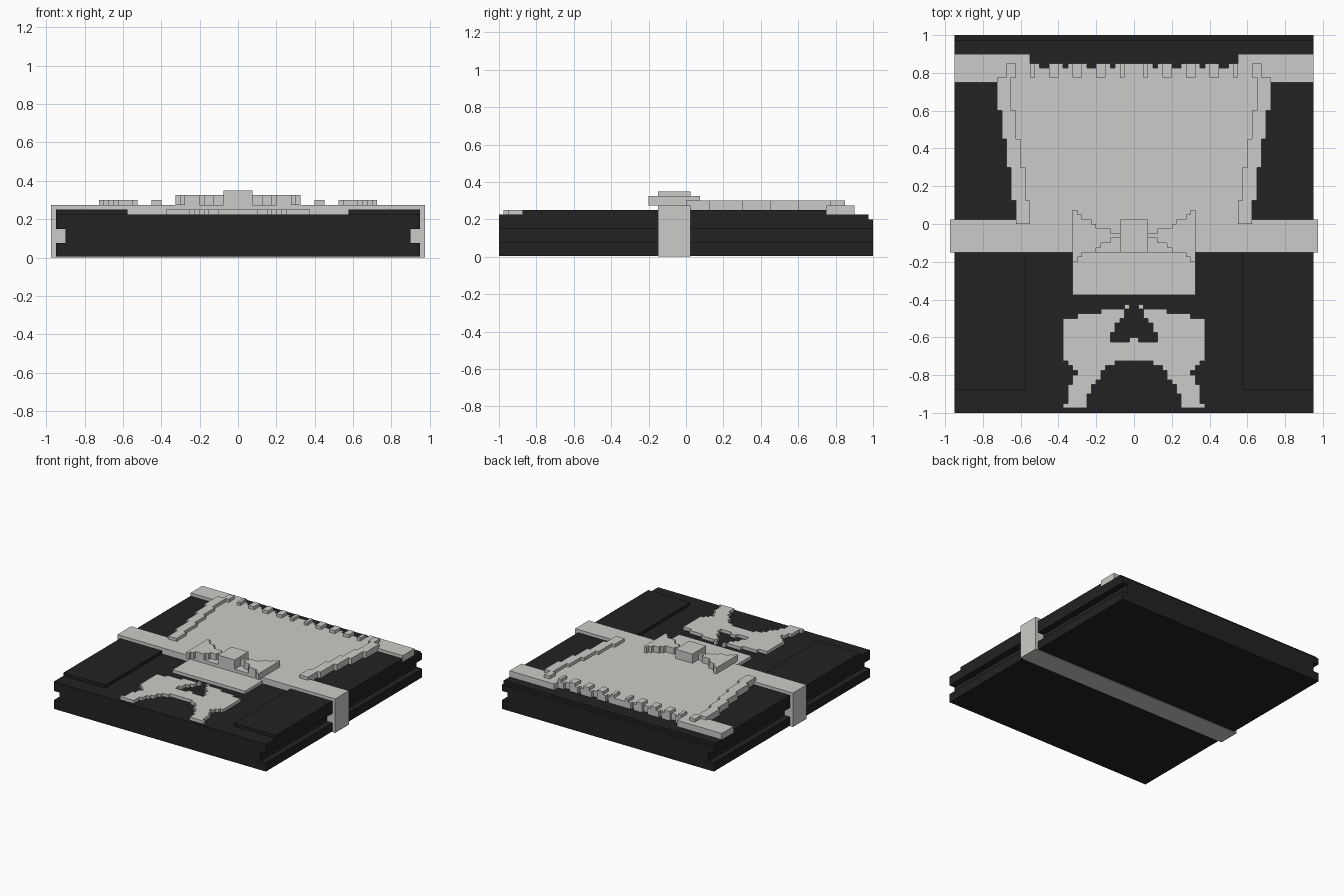
import bpy, bmesh
from mathutils import Vector

GRID = 0.025  # every measure below is in grid cells

if "Cube" in bpy.data.objects:
    bpy.data.objects.remove(bpy.data.objects["Cube"], do_unlink=True)


def flat_material(name, color):
    mat = bpy.data.materials.new(name)
    mat.use_nodes = True
    mat.diffuse_color = color
    bsdf = next(n for n in mat.node_tree.nodes if n.type == 'BSDF_PRINCIPLED')
    bsdf.inputs["Base Color"].default_value = color
    bsdf.inputs["Roughness"].default_value = 0.8
    return mat


black = flat_material("black", (0.016, 0.016, 0.016, 1))
pale_grey = flat_material("pale grey", (0.6, 0.6, 0.58, 1))


def prism(name, corners, offset, mat, mirror=False):
    """Extrude a flat outline along offset, optionally mirrored across x."""
    bm = bmesh.new()
    face = bm.faces.new([bm.verts.new(Vector(c) * GRID) for c in corners])
    out = bmesh.ops.extrude_face_region(bm, geom=[face])["geom"]
    moved = [v for v in out if isinstance(v, bmesh.types.BMVert)]
    bmesh.ops.translate(bm, verts=moved, vec=Vector(offset) * GRID)
    bmesh.ops.recalc_face_normals(bm, faces=bm.faces)
    if mirror:  # open the seam so both halves join cleanly
        seam = [f for f in bm.faces if all(abs(v.co.x) < 1e-6 for v in f.verts)]
        bmesh.ops.delete(bm, geom=seam, context='FACES_ONLY')
    mesh = bpy.data.meshes.new(name)
    bm.to_mesh(mesh)
    bm.free()
    mesh.materials.append(mat)
    obj = bpy.data.objects.new(name, mesh)
    bpy.context.collection.objects.link(obj)
    if mirror:
        obj.modifiers.new("Mirror", 'MIRROR').use_axis[0] = True
    return obj


def box(name, x, y, z, mat, mirror=False):
    corners = [(x[i], y[j], z[0]) for i, j in ((0, 0), (1, 0), (1, 1), (0, 1))]
    return prism(name, corners, (0, 0, z[1] - z[0]), mat, mirror)


def stepped(name, steps, end, z, mat, along_x=False):
    """Mirrored plate with a stair-step outline; steps are (start, low, high)."""
    high_side, low_side = [], []
    stops = [s[0] for s in steps[1:]] + [end]
    for (start, low, high), stop in zip(steps, stops):
        high_side += [(start, high), (stop, high)]
        low_side += [(start, low), (stop, low)]
    outline = []
    for p in high_side + low_side[::-1]:
        if not outline or outline[-1] != p:
            outline.append(p)
    corners = [(t, v, z[0]) if along_x else (v, t, z[0]) for t, v in outline]
    return prism(name, corners, (0, 0, z[1] - z[0]), mat, mirror=True)


# Slab with a groove along each side, and a lower lip at the back
def slab(name, front, back, top):
    half = [(38, 0.2), (38, 3), (36, 3), (36, 6), (38, 6), (38, top)]
    profile = half + [(-x, z) for x, z in reversed(half)]
    prism(name, [(x, front, z) for x, z in profile], (0, back - front, 0), black)


slab("base_slab", -40, 39, 9)
slab("back_lip", 39, 40, 8)
box("side_panel", (23, 38), (-35, 30), (9, 10), black, mirror=True)

# Belt wrapped round the slab, filling its grooves
box("belt", (-39, 39), (-6, 1), (0, 11), pale_grey)

# Apron with stepped side ribbons
ribbon = [(0, 22, 25), (5, 23, 26), (12, 24, 27), (18, 25, 28), (24, 26, 29), (31, 25, 27)]
stepped("side_ribbon", ribbon, 34, (11, 12), pale_grey)
stepped("apron", [(max(t, 1), 0, high) for t, low, high in ribbon[:-1]],
        30, (9, 11), pale_grey)

# Back band with a notched hem and raised ruffles
hem = [(0, 30, 34)]
for start, stop in ((4, 5), (8, 10), (14, 15), (18, 20)):
    hem += [(start, 30, 33), (stop, 30, 34)]
stepped("back_band", hem + [(22, 30, 36)], 38, (9, 11), pale_grey, along_x=True)
for x in ((2, 3), (6, 8), (11, 13), (16, 18), (21, 22)):
    box("ruffle", x, (31, 34), (11, 12), pale_grey, mirror=True)

# Bow, knot and front flap
bow = [(3, -3, -2), (5, -4, -1), (7, -5, -1), (8, -6, 0), (9, -6, 1), (11, -7, 2), (12, -8, 3)]
stepped("bow_loop", bow, 13, (11, 13), pale_grey, along_x=True)
box("bow_knot", (-3, 3), (-6, 1), (11, 14), pale_grey)
box("front_flap", (-13, 13), (-15, -6), (9, 10), pale_grey)

# Collar ornament
collar = [(-17, 1, 2), (-18, 2, 7), (-19, 2, 12), (-20, 3, 15), (-21, 4, 15),
          (-23, 5, 15), (-25, 0, 15), (-29, 4, 14), (-30, 6, 13), (-31, 7, 12),
          (-32, 7, 13), (-33, 8, 13), (-34, 9, 14), (-36, 10, 14), (-38, 10, 15)]
stepped("collar", collar, -39, (9, 10), pale_grey)
box("collar_stud", (-1, 1), (-25, -24), (9, 10), pale_grey)
